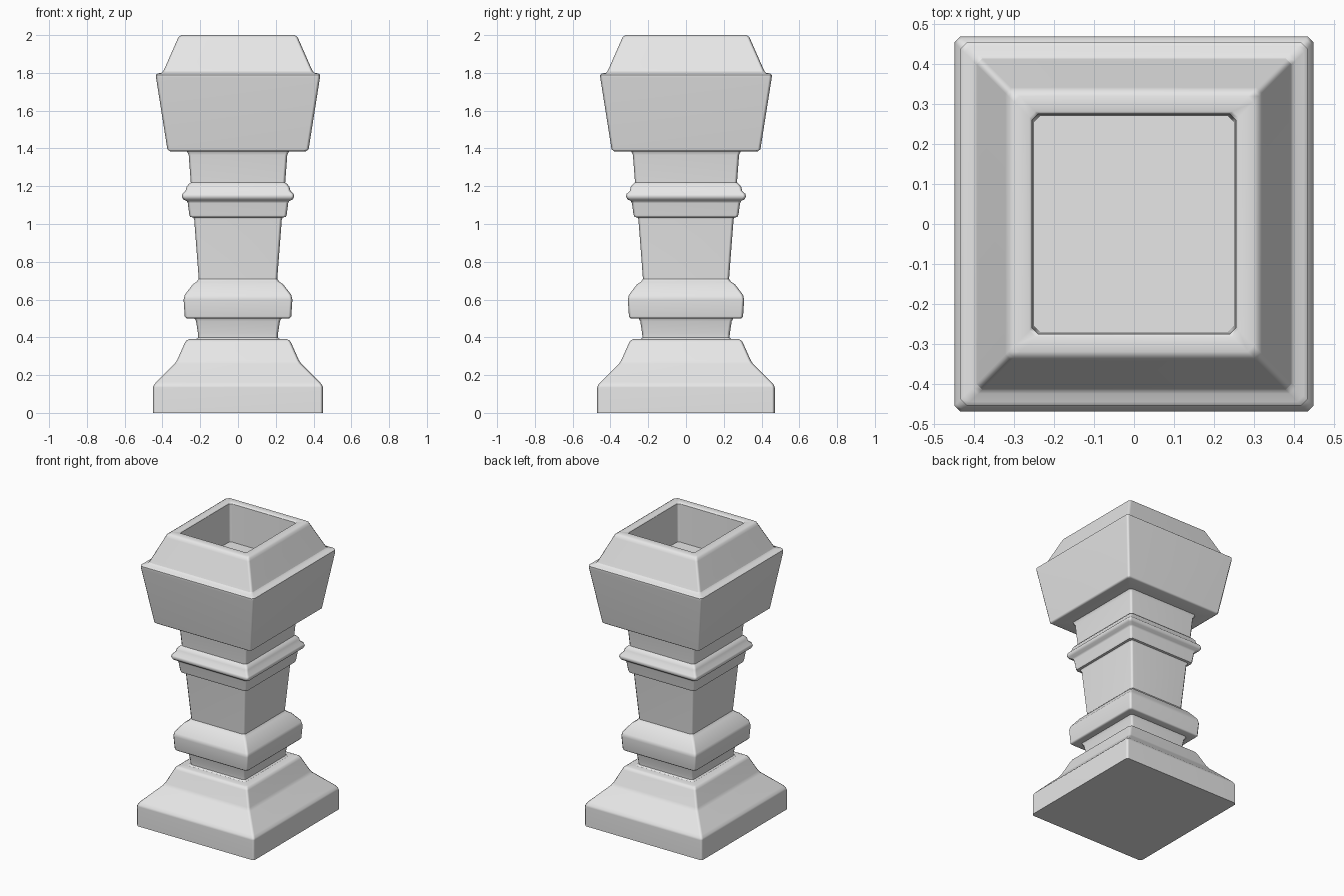
import bpy
import bmesh
import math

cube = bpy.data.objects.get("Cube")
if cube:
    bpy.data.objects.remove(cube, do_unlink=True)

DEPTH_EXTRA = 0.02   # the plan is slightly deeper than wide
CHAMFER = 0.015      # cut on the vertical corners

stone = bpy.data.materials.new("pale grey stone")
stone.use_nodes = True
stone.diffuse_color = (0.8, 0.8, 0.8, 1)
stone.node_tree.nodes["Principled BSDF"].inputs["Base Color"].default_value = (0.8, 0.8, 0.8, 1)


def ring(bm, half, z):
    """Rectangle with chamfered corners, counter-clockwise."""
    x, y, c = half, half + DEPTH_EXTRA, CHAMFER
    plan = [(x, c - y), (x, y - c), (x - c, y), (c - x, y),
            (-x, y - c), (-x, c - y), (c - x, -y), (x - c, -y)]
    return [bm.verts.new((px, py, z)) for px, py in plan]


def moulding(name, profile, cap_first=False, cap_last=False):
    """Sweep a (half width, height) profile around the rectangular plan."""
    bm = bmesh.new()
    rings = [ring(bm, half, z) for half, z in profile]
    for low, high in zip(rings, rings[1:]):
        for i in range(len(low)):
            j = (i + 1) % len(low)
            bm.faces.new((low[i], low[j], high[j], high[i]))
    if cap_first:
        bm.faces.new(rings[0][::-1])
    if cap_last:
        bm.faces.new(rings[-1])
    mesh = bpy.data.meshes.new(name)
    bm.to_mesh(mesh)
    bm.free()
    mesh.materials.append(stone)
    obj = bpy.data.objects.new(name, mesh)
    bpy.context.collection.objects.link(obj)
    bpy.ops.object.select_all(action='DESELECT')
    obj.select_set(True)
    bpy.context.view_layer.objects.active = obj
    bpy.ops.object.shade_smooth_by_angle(angle=math.radians(50))
    weighted = obj.modifiers.new("even shading", 'WEIGHTED_NORMAL')
    weighted.keep_sharp = True
    return obj


# Stepped foot
moulding("base", [(0.45, 0), (0.45, 0.135), (0.445, 0.148), (0.433, 0.163),
                  (0.335, 0.26), (0.322, 0.28), (0.282, 0.37),
                  (0.274, 0.383), (0.26, 0.39), (0.222, 0.39)], cap_first=True)
# Short neck above the foot
moulding("neck", [(0.222, 0.39), (0.211, 0.398), (0.212, 0.42), (0.222, 0.485),
                  (0.23, 0.5)])
# Bulging lower collar
moulding("lower_collar", [(0.23, 0.5), (0.272, 0.5), (0.282, 0.51), (0.288, 0.6),
                          (0.282, 0.625), (0.24, 0.68), (0.218, 0.695), (0.208, 0.71)])
# Tapered shaft
moulding("shaft", [(0.208, 0.71), (0.232, 1.025), (0.238, 1.035)])
# Thin upper collar with a projecting bead
moulding("upper_collar", [(0.238, 1.035), (0.253, 1.037), (0.258, 1.05), (0.266, 1.11),
                          (0.272, 1.122), (0.29, 1.13), (0.298, 1.145), (0.294, 1.16),
                          (0.278, 1.175), (0.273, 1.195), (0.262, 1.21), (0.25, 1.22)])
# Narrow throat under the head
moulding("throat", [(0.25, 1.22), (0.261, 1.365), (0.27, 1.383)])
# Flared head block with its lip
moulding("head", [(0.27, 1.383), (0.36, 1.385), (0.374, 1.395), (0.434, 1.775),
                  (0.434, 1.79), (0.425, 1.797), (0.405, 1.8), (0.395, 1.81)])
# Sloping crown and flat rim
moulding("crown", [(0.395, 1.81), (0.388, 1.825), (0.322, 1.975), (0.315, 1.99),
                   (0.3, 2.0), (0.262, 2.0), (0.255, 1.99)])
# Square recess in the top
moulding("recess", [(0.255, 1.99), (0.25, 1.73)], cap_last=True)
